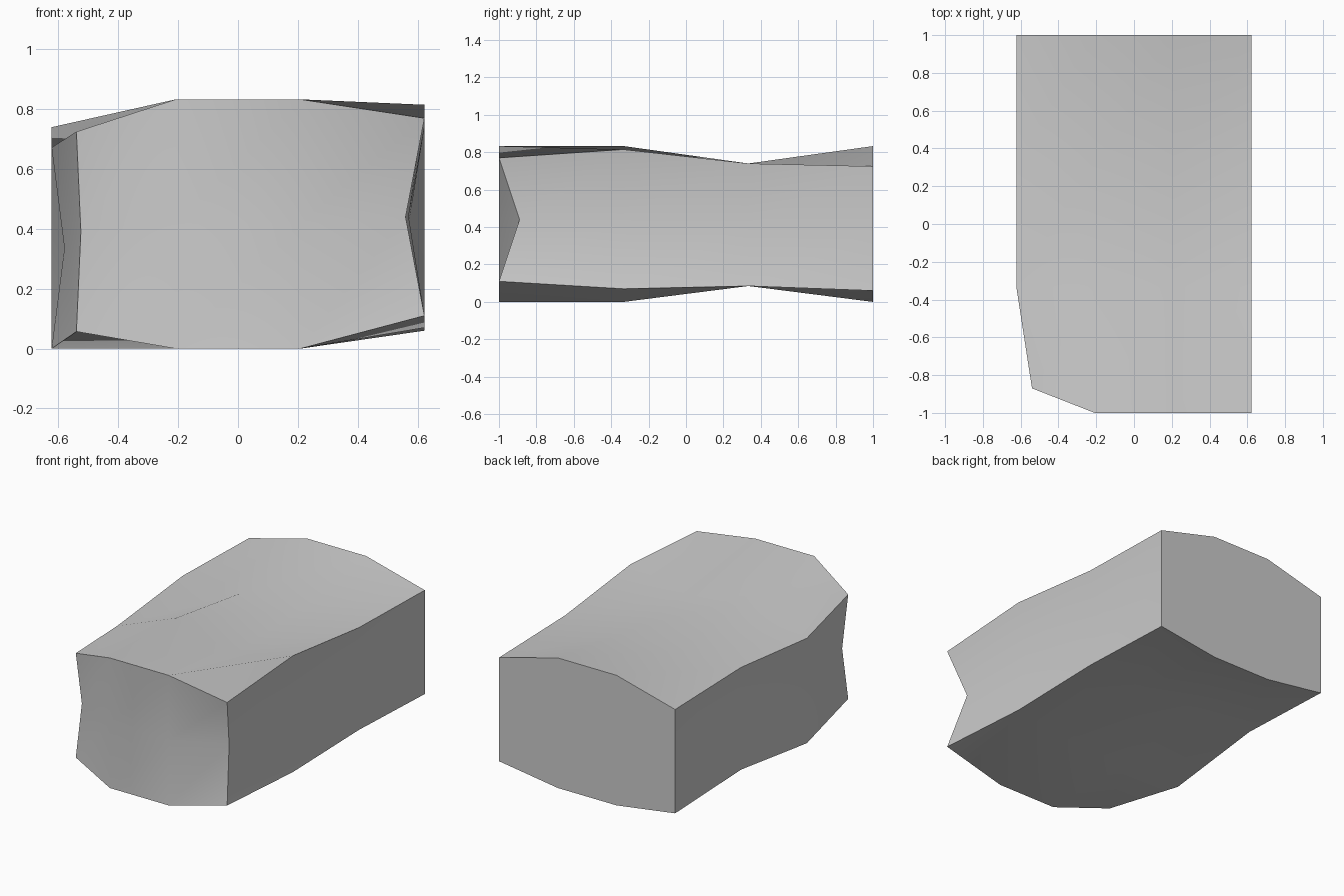
import bpy, bmesh, math
from itertools import product

cube = bpy.data.objects.get("Cube")
if cube:
    bpy.data.objects.remove(cube)

# Single stone grey
stone = bpy.data.materials.new("stone_grey")
stone.use_nodes = True
grey = (0.6, 0.6, 0.6, 1)
stone.diffuse_color = grey
stone.node_tree.nodes["Principled BSDF"].inputs["Base Color"].default_value = grey

# Stations across and along the block
XS = (-0.623, -0.208, 0.208, 0.623)
YS = (-1, -0.333, 0.333, 1)

# Heights of the four columns at each station from front to back
TOP = ((0.725, 0.833, 0.833, 0.77), (0.672, 0.833, 0.72, 0.815),
       (0.74, 0.74, 0.74, 0.74), (0.725, 0.833, 0.833, 0.725))
BASE = ((0.057, 0, 0, 0.11), (0, 0, 0, 0.07),
        (0.085, 0.085, 0.085, 0.085), (0.06, 0, 0, 0.06))

# Worn corner, dented edges and hollow sides: (column, row, level) -> (x, y)
WORN = {
    (0, 0, 0): (-0.54, -0.87), (0, 0, 2): (-0.54, -0.87),
    (0, 0, 1): (-0.525, -0.83), (3, 0, 1): (0.56, -0.89),
    (0, 1, 1): (-0.58, -0.333), (3, 1, 1): (0.57, -0.333),
    (0, 2, 1): (-0.575, 0.333), (3, 2, 1): (0.57, 0.333),
}


def point(i, j, k):
    """Position of a shell point from its column, row and level."""
    low, high = BASE[j][i], TOP[j][i]
    x, y = WORN.get((i, j, k), (XS[i], YS[j]))
    return x, y, low + (high - low) * k / 2


# Shell of the block: quads on all six sides
bm = bmesh.new()
size = (3, 3, 2)
verts = {}


def vert(key):
    if key not in verts:
        verts[key] = bm.verts.new(point(*key))
    return verts[key]


for axis in range(3):
    a, b = [n for n in range(3) if n != axis]
    for level, u, v in product((0, size[axis]), range(size[a]), range(size[b])):
        quad = []
        for du, dv in ((0, 0), (1, 0), (1, 1), (0, 1)):
            key = [0, 0, 0]
            key[axis], key[a], key[b] = level, u + du, v + dv
            quad.append(vert(tuple(key)))
        bm.faces.new(quad)

bmesh.ops.recalc_face_normals(bm, faces=bm.faces)
mesh = bpy.data.meshes.new("stone_block")
bm.to_mesh(mesh)
bm.free()
mesh.materials.append(stone)

block = bpy.data.objects.new("stone_block", mesh)
bpy.context.collection.objects.link(block)
bpy.context.view_layer.objects.active = block
block.select_set(True)
bpy.ops.object.shade_smooth_by_angle(angle=math.radians(45))
